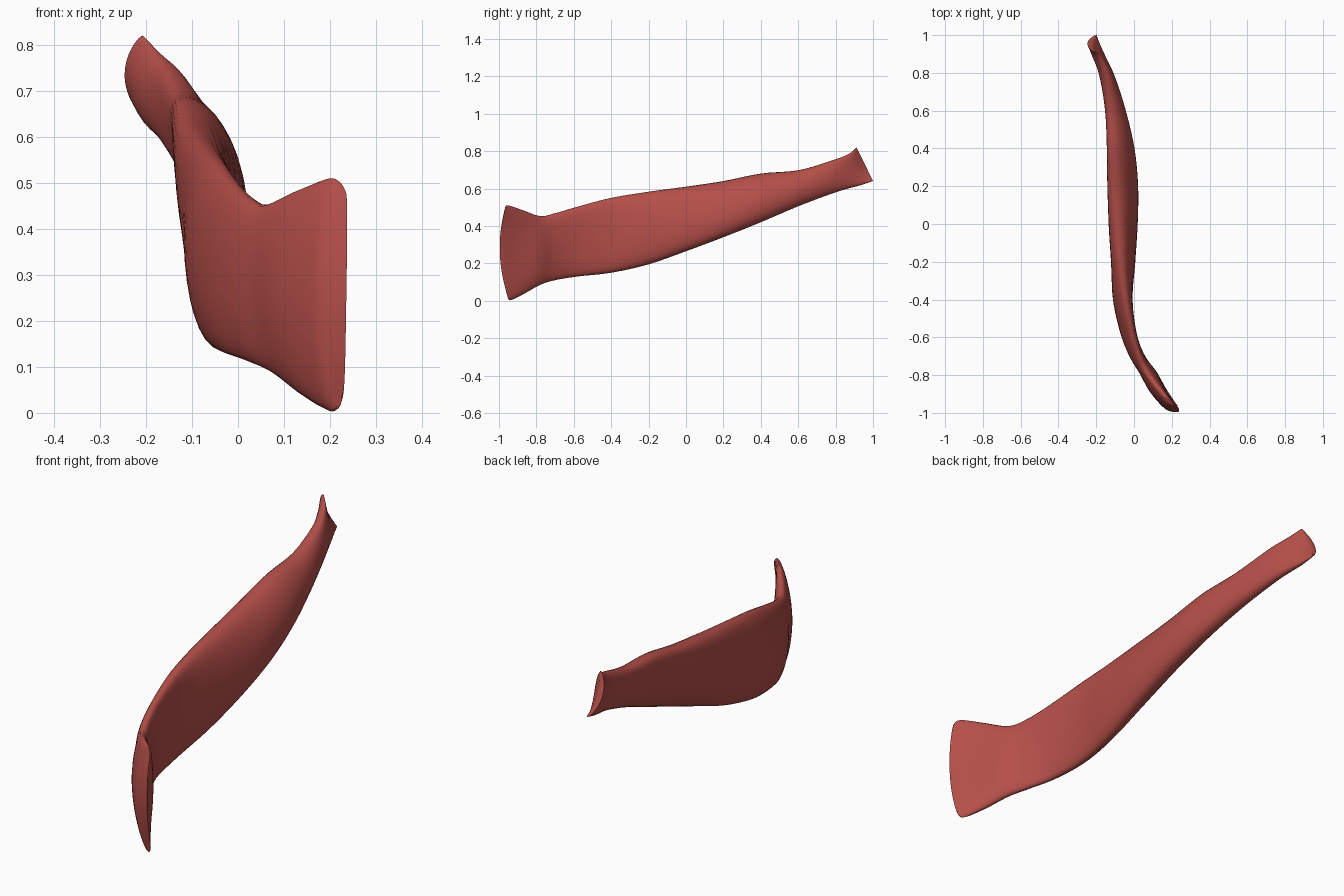
import bpy
import bmesh
import math
from mathutils import Vector

cube = bpy.data.objects.get("Cube")
if cube:
    bpy.data.objects.remove(cube, do_unlink=True)

# Muscle red
red = bpy.data.materials.new("muscle_red")
red.use_nodes = True
red.diffuse_color = (0.46, 0.078, 0.067, 1)
red.node_tree.nodes["Principled BSDF"].inputs["Base Color"].default_value = red.diffuse_color

# Each station: lower edge point, upper edge point, (half thickness, sideways bow)
STATIONS = [
    ((.225, -.955, .03), (.232, -.97, .485), (.012, -.005)),
    ((.205, -.94, .003), (.205, -.955, .51), (.032, -.01)),
    ((.15, -.87, .035), (.14, -.88, .487), (.045, -.015)),
    ((.085, -.78, .085), (.065, -.78, .453), (.046, -.005)),
    ((.03, -.7, .11), (.025, -.7, .468), (.042, -.01)),
    ((-.025, -.58, .13), (-.01, -.58, .503), (.042, -.012)),
    ((-.05, -.4, .15), (-.045, -.4, .55), (.052, -.012)),
    ((-.045, -.2, .195), (-.07, -.2, .583), (.063, 0)),
    ((-.035, 0, .265), (-.085, 0, .61), (.072, .003)),
    ((-.035, .2, .34), (-.1, .2, .64), (.073, .01)),
    ((-.055, .4, .42), (-.11, .4, .68), (.066, .015)),
    ((-.095, .6, .505), (-.12, .6, .698), (.053, .01)),
    ((-.145, .8, .58), (-.145, .78, .75), (.04, 0)),
    ((-.182, .93, .617), (-.178, .87, .785), (.03, -.015)),
    ((-.2, 1, .64), (-.207, .912, .82), (.013, -.03)),
]
SIDES = 32
STEPS = 6


def spline(p, t):
    """Smooth curve through four neighbouring values."""
    a, b, c, d = p
    return b + .5 * t * (c - a + t * (2*a - 5*b + 4*c - d + t * (3*(b - c) + d - a)))


def station(i, t):
    rows = [STATIONS[min(max(i + k, 0), len(STATIONS) - 1)] for k in (-1, 0, 1, 2)]
    return [spline([Vector(r[part] if part < 2 else (*r[part], 0)) for r in rows], t)
            for part in range(3)]


def add_ring(bm, low, high, shape):
    """Flattened, rounded section between the two edge points."""
    ring = []
    flare = max(0, (-low.y - .8) / .15)
    for k in range(SIDES):
        a = math.tau * k / SIDES
        s = math.sin(a)
        p = low.lerp(high, (1 - math.cos(a)) / 2)
        p.x += math.copysign(shape.x * abs(s) ** .85, s) + shape.y * s * s
        p.y -= .032 * flare * s * s
        ring.append(bm.verts.new(p))
    return ring


# Loft the muscle belly
bm = bmesh.new()
rings = []
last = len(STATIONS) - 1
for i in range(last):
    for j in range(STEPS):
        rings.append(add_ring(bm, *station(i, j / STEPS)))
rings.append(add_ring(bm, *station(last - 1, 1)))
for r, q in zip(rings, rings[1:]):
    for k in range(SIDES):
        n = (k + 1) % SIDES
        bm.faces.new((r[k], r[n], q[n], q[k]))

# Close both ends with quad strips across the blade
for ring in (rings[0], rings[-1]):
    half = SIDES // 2
    for k in range(half):
        quad = [ring[k], ring[k + 1], ring[(-k - 1) % SIDES], ring[-k % SIDES]]
        bm.faces.new(list(dict.fromkeys(quad)))
bmesh.ops.recalc_face_normals(bm, faces=bm.faces)

mesh = bpy.data.meshes.new("muscle_belly")
bm.to_mesh(mesh)
bm.free()
mesh.materials.append(red)
belly = bpy.data.objects.new("muscle_belly", mesh)
bpy.context.collection.objects.link(belly)
bpy.context.view_layer.objects.active = belly
belly.select_set(True)
bpy.ops.object.shade_smooth_by_angle(angle=math.radians(60))
